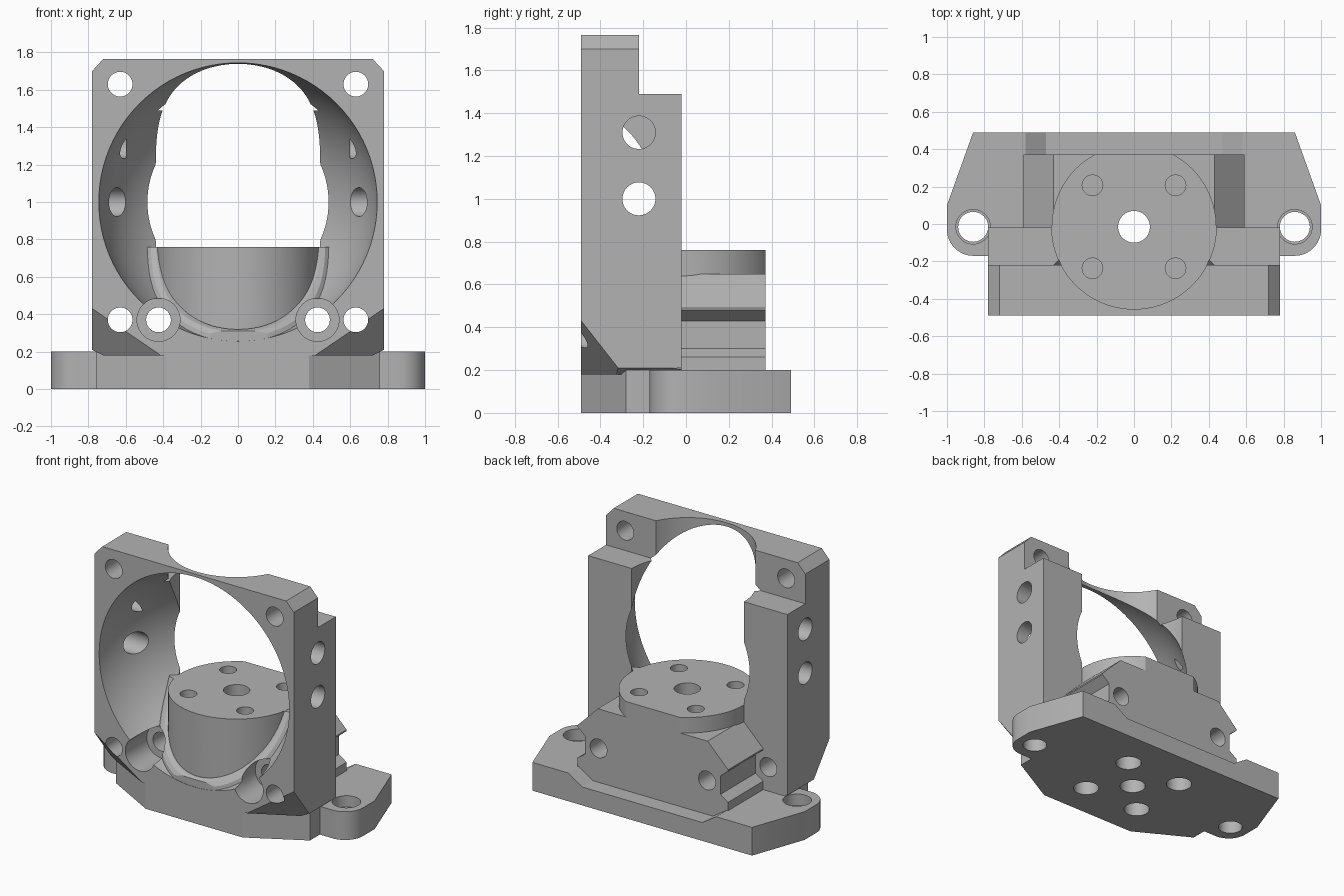
import bpy, bmesh, math
from mathutils import Vector, Matrix

cube = bpy.data.objects.get("Cube")
if cube:
    bpy.data.objects.remove(cube)

grey = bpy.data.materials.new("plain grey")
grey.use_nodes = True
grey.diffuse_color = (0.45, 0.45, 0.45, 1)
grey.node_tree.nodes["Principled BSDF"].inputs["Base Color"].default_value = (0.45, 0.45, 0.45, 1)


def link(name, data):
    ob = bpy.data.objects.new(name, data)
    bpy.context.collection.objects.link(ob)
    return ob


def from_bmesh(name, bm):
    bmesh.ops.recalc_face_normals(bm, faces=bm.faces)
    me = bpy.data.meshes.new(name)
    bm.to_mesh(me)
    bm.free()
    return link(name, me)


def prism(name, pts, lo, hi, axis="z"):
    """Extrude an outline along z (x,y points) or y (x,z points)."""
    bm = bmesh.new()
    place = (lambda a, b: (a, b, lo)) if axis == "z" else (lambda a, b: (a, lo, b))
    face = bm.faces.new([bm.verts.new(place(a, b)) for a, b in pts])
    out = bmesh.ops.extrude_face_region(bm, geom=[face])
    step = Vector((0, 0, hi - lo)) if axis == "z" else Vector((0, hi - lo, 0))
    bmesh.ops.translate(bm, vec=step, verts=[v for v in out["geom"] if isinstance(v, bmesh.types.BMVert)])
    return from_bmesh(name, bm)


def box(name, x0, x1, y0, y1, z0, z1):
    return prism(name, [(x0, y0), (x1, y0), (x1, y1), (x0, y1)], z0, z1)


def rod(name, start, end, r, seg=48):
    """Cylinder between two points."""
    a, b = Vector(start), Vector(end)
    bm = bmesh.new()
    turn = (b - a).to_track_quat("Z", "Y").to_matrix().to_4x4()
    bmesh.ops.create_cone(bm, cap_ends=True, segments=seg, radius1=r, radius2=r, depth=(b - a).length,
                          matrix=Matrix.Translation((a + b) / 2) @ turn)
    return from_bmesh(name, bm)


def combine(target, other, op):
    """Apply a boolean and remove the tool object."""
    mod = target.modifiers.new("bool", "BOOLEAN")
    mod.operation, mod.object, mod.solver = op, other, "EXACT"
    deps = bpy.context.evaluated_depsgraph_get()
    me = bpy.data.meshes.new_from_object(target.evaluated_get(deps))
    target.modifiers.clear()
    target.data = me
    bpy.data.objects.remove(other)


def mirrored(pts):
    return pts + [(-a, b) for a, b in reversed(pts)]


FRONT, BACK, AXIS_Y, DISC_R, DISC_Z = -0.49, -0.02, -0.015, 0.44, 0.76
BALL_Y, BALL_R = -0.595, 0.752

# Upright frame: a tall front slab with lower columns behind it
frame = prism("mount_body", mirrored([(0.72, 0.18), (0.78, 0.21), (0.78, 1.70), (0.72, 1.765)]), FRONT, BACK, "y")
combine(frame, box("rear_step", -1, 1, -0.22, 0.2, 1.49, 2), "DIFFERENCE")

# Round bowl and vertical clearance through the frame
bm = bmesh.new()
bmesh.ops.create_uvsphere(bm, u_segments=96, v_segments=64, radius=BALL_R,
                          matrix=Matrix.Translation((0, BALL_Y, 1)) @ Matrix.Rotation(math.pi / 2, 4, "X"))
combine(frame, from_bmesh("bowl", bm), "DIFFERENCE")
combine(frame, rod("clearance", (0, AXIS_Y, DISC_Z), (0, AXIS_Y, 2), DISC_R, 96), "DIFFERENCE")

# Slanted cuts on the lower front corners
for s in (-1, 1):
    bm = bmesh.new()
    corner = Vector((s * 0.8, -0.51, 0.17))
    tips = [corner, corner + Vector((-s * 0.44, 0, 0)), corner + Vector((0, 0.235, 0)), corner + Vector((0, 0, 0.3))]
    bmesh.ops.convex_hull(bm, input=[bm.verts.new(p) for p in tips])
    combine(frame, from_bmesh("corner_cut", bm), "DIFFERENCE")

# Base plate with rounded ears and a shallow rear recess
ear = [(0.86 + 0.14 * math.sin(t), -0.03 - 0.14 * math.cos(t)) for t in [i * math.pi / 24 for i in range(13)]]
plate = prism("plate", mirrored([(0.38, FRONT), (0.76, -0.28), (0.76, -0.17)] + ear + [(1, 0.1), (0.86, 0.49)]), 0, 0.2)
combine(plate, prism("recess", mirrored([(0.47, 0.13), (0.61, 0.22)]), 0.36, 0.6, "y"), "DIFFERENCE")

# Pedestal block with side grooves, and the round post in front of it
block = prism("pedestal", mirrored([(0.59, 0.1), (0.59, 0.26), (0.53, 0.30), (0.53, 0.43), (0.59, 0.48),
                                    (0.59, 0.49), (0.43, 0.65)]), -0.03, 0.372, "y")
post = rod("post", (0, AXIS_Y, 0.1), (0, AXIS_Y, DISC_Z), DISC_R, 96)
combine(post, box("post_flat", -1, 1, 0.372, 1, 0, 1), "DIFFERENCE")

# Fillet where the post meets the bowl
path = []
for i in range(-44, 45):
    a = math.radians(i * 2)
    x, y = DISC_R * math.sin(a), AXIS_Y - DISC_R * math.cos(a)
    path.append((x, y, 1 - math.sqrt(BALL_R ** 2 - (y - BALL_Y) ** 2 - x ** 2)))
curve = bpy.data.curves.new("fillet_path", "CURVE")
curve.dimensions = "3D"
curve.bevel_depth, curve.bevel_resolution, curve.use_fill_caps = 0.06, 4, True
line = curve.splines.new("POLY")
line.points.add(len(path) - 1)
for p, co in zip(line.points, path):
    p.co = (*co, 1)
tube = link("fillet_tube", curve)
deps = bpy.context.evaluated_depsgraph_get()
fillet = link("fillet", bpy.data.meshes.new_from_object(tube.evaluated_get(deps)))
bpy.data.objects.remove(tube)
bm = bmesh.new()
bm.from_mesh(fillet.data)
bmesh.ops.remove_doubles(bm, verts=bm.verts, dist=0.0001)
bmesh.ops.recalc_face_normals(bm, faces=bm.faces)
bm.to_mesh(fillet.data)
bm.free()
combine(fillet, box("trim", -0.7, 0.7, FRONT + 0.002, BACK - 0.002, 0.1, DISC_Z - 0.001), "INTERSECT")

for part in (plate, block, post, fillet):
    combine(frame, part, "UNION")

# Drilled holes
holes = [((0, AXIS_Y, -1), (0, AXIS_Y, 1), 0.085)]
for s in (-1, 1):
    for z in (0.37, 1.63):
        holes.append(((s * 0.63, -1, z), (s * 0.63, 1, z), 0.066))
    holes.append(((s * 0.425, -1, 0.37), (s * 0.425, 1, 0.37), 0.066))
    holes.append(((s * 0.425, -1, 0.37), (s * 0.425, -0.25, 0.37), 0.115))
    holes.append(((s * 0.9, -0.22, 1), (s * 0.5, -0.22, 1), 0.077))
    holes.append(((s * 0.9, -0.22, 1.31), (s * 0.6, -0.22, 1.31), 0.077))
    holes.append(((s * 0.86, AXIS_Y, -1), (s * 0.86, AXIS_Y, 1), 0.08))
    holes.append(((s * 0.86, AXIS_Y, 0.12), (s * 0.86, AXIS_Y, 0.21), 0.092))
    for y in (-0.237, 0.207):
        holes.append(((s * 0.222, y, 0.5), (s * 0.222, y, 1), 0.055))
        holes.append(((s * 0.222, y, -1), (s * 0.222, y, 0.25), 0.085))
for a, b, r in holes:
    combine(frame, rod("drill", a, b, r), "DIFFERENCE")

# Material and shading
frame.data.materials.clear()
frame.data.materials.append(grey)
for f in frame.data.polygons:
    f.material_index = 0
bpy.ops.object.select_all(action="DESELECT")
frame.select_set(True)
bpy.context.view_layer.objects.active = frame
bpy.ops.object.shade_smooth_by_angle(angle=math.radians(25))
